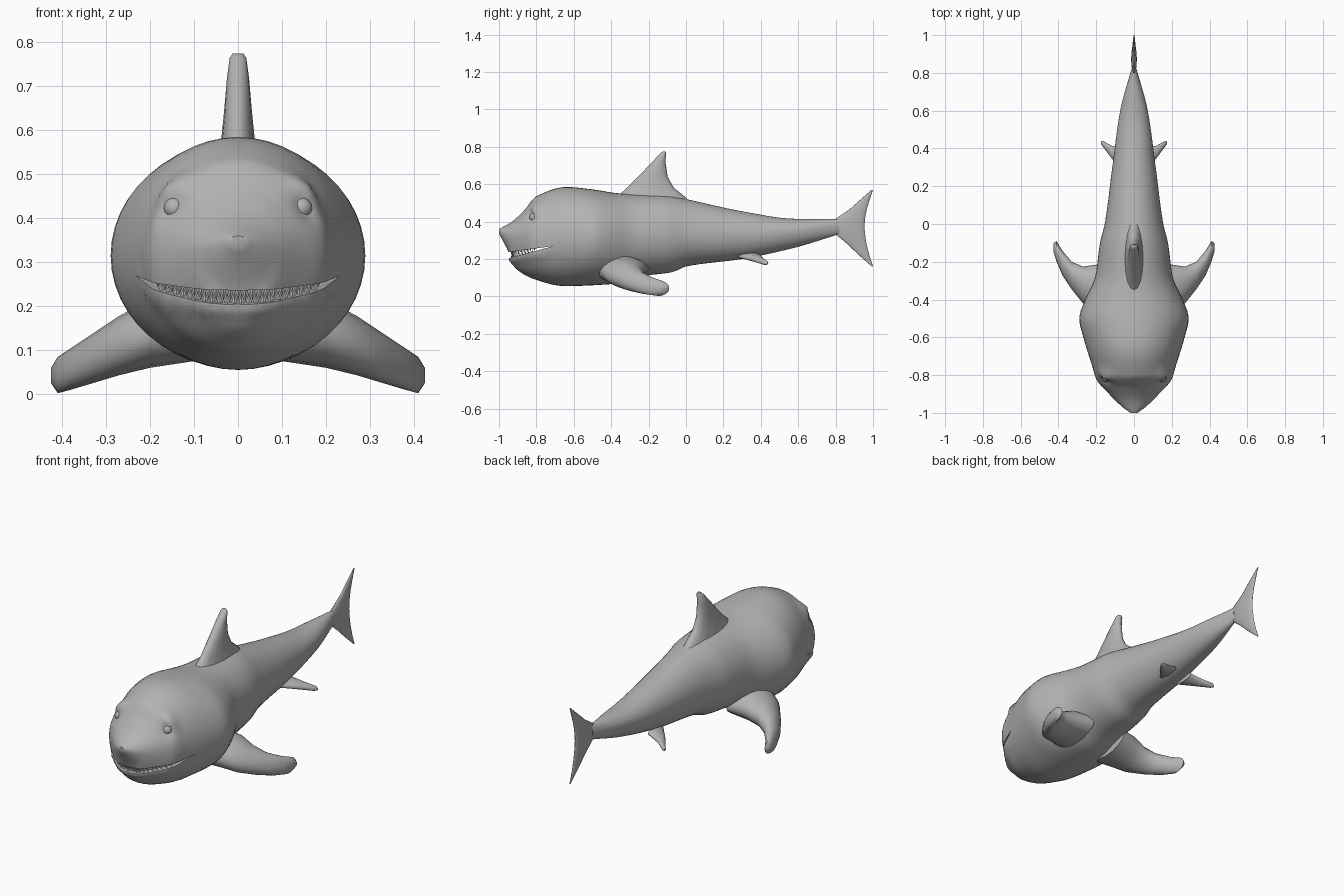
import bpy, bmesh, math
from mathutils import Vector

if "Cube" in bpy.data.objects:
    bpy.data.objects.remove(bpy.data.objects["Cube"])

skin = bpy.data.materials.new("grey skin")
skin.diffuse_color = (0.45, 0.45, 0.45, 1)
skin.use_nodes = True
skin.node_tree.nodes["Principled BSDF"].inputs["Base Color"].default_value = skin.diffuse_color


def add_object(name, bm, mirror=False):
    bmesh.ops.recalc_face_normals(bm, faces=bm.faces)
    me = bpy.data.meshes.new(name)
    bm.to_mesh(me)
    bm.free()
    me.materials.append(skin)
    ob = bpy.data.objects.new(name, me)
    bpy.context.collection.objects.link(ob)
    if mirror:
        ob.modifiers.new("mirror", 'MIRROR')
    return ob


def smooth(ob, angle=40):
    bpy.ops.object.select_all(action='DESELECT')
    ob.select_set(True)
    bpy.context.view_layer.objects.active = ob
    bpy.ops.object.shade_smooth_by_angle(angle=math.radians(angle))


def skin_rings(rings):
    """Closed skin through a list of rings of points."""
    bm = bmesh.new()
    vs = [[bm.verts.new(p) for p in r] for r in rings]
    n = len(vs[0])
    for a, b in zip(vs, vs[1:]):
        for i in range(n):
            j = (i + 1) % n
            bm.faces.new((a[i], a[j], b[j], b[i]))
    bm.faces.new(vs[0])
    bm.faces.new(vs[-1])
    return bm


def curve(keys):
    """Smooth curve through keys without overshoot."""
    xs, ys = zip(*keys)
    s = [(ys[i + 1] - ys[i]) / (xs[i + 1] - xs[i]) for i in range(len(xs) - 1)]
    m = [s[0]] + [2 * a * b / (a + b) if a * b > 0 else 0 for a, b in zip(s, s[1:])] + [s[-1]]

    def f(x):
        x = min(max(x, xs[0]), xs[-1])
        i = max(k for k in range(len(s)) if xs[k] <= x)
        h = xs[i + 1] - xs[i]
        t = (x - xs[i]) / h
        return (ys[i] * (1 + 2 * t) * (1 - t) ** 2 + ys[i + 1] * t * t * (3 - 2 * t)
                + h * (m[i] * t * (1 - t) ** 2 + m[i + 1] * t * t * (t - 1)))
    return f


# Body outlines along the length
top = curve([(-1, .36), (-.93, .4), (-.87, .455), (-.8, .535), (-.64, .585), (-.5, .572),
             (-.35, .55), (-.1, .54), (0, .52), (.3, .455), (.58, .415), (.82, .413)])
bottom = curve([(-1, .335), (-.97, .28), (-.945, .225), (-.938, .19), (-.9, .14), (-.8, .088),
                (-.65, .055), (-.38, .067), (-.22, .11), (-.07, .13), (0, .16), (.3, .2),
                (.58, .26), (.82, .333)])
middle = curve([(-1, .348), (-.94, .325), (-.8, .31), (-.5, .315), (0, .33), (.3, .33), (.82, .373)])
width = curve([(-1, .018), (-.97, .06), (-.9, .132), (-.82, .2), (-.75, .222), (-.6, .268),
               (-.5, .29), (-.4, .258), (-.28, .205), (-.1, .18), (0, .155), (.3, .115),
               (.6, .073), (.82, .014)])


def half_width(y, z):
    m = middle(y)
    r = (z - m) / ((top(y) if z > m else bottom(y)) - m)
    return width(y) * math.sqrt(max(0, 1 - r * r))


def front_y(x, z):
    """Where the front of the head is at x, z."""
    a, b = -1, -.6
    for _ in range(30):
        c = (a + b) / 2
        a, b = (c, b) if half_width(c, z) < abs(x) + .002 else (a, c)
    return b


def mouth_z(y):
    return .218 + (y + .95) * .217


EYE = Vector((.155, front_y(.155, .425), .425))
BROW = Vector((.15, front_y(.15, .468), .468))
OUT = Vector((.5, -.85, .1)).normalized()


def sculpt(p):
    """Brow ridge, eye socket and lower lip."""
    q = Vector((abs(p.x), p.y, p.z))
    q += OUT * (.022 * math.exp(-((q - BROW).length / .036) ** 2)
                - .018 * math.exp(-((q - EYE).length / .028) ** 2))
    if q.y < -.69:
        lip = .009 * math.exp(-((q.z - mouth_z(q.y) + .03) / .016) ** 2)
        lip *= min(1, (-.69 - q.y) / .06)
        q += Vector((q.x, -.08, 0)).normalized() * lip * min(1, q.x / .02 + .3)
    return Vector((math.copysign(q.x, p.x), q.y, q.z))


# Body
ys = [-1 + .3 * i / 44 for i in range(44)] + [-.7 + 1.52 * i / 44 for i in range(45)]
rings = []
for y in ys:
    ring = []
    for k in range(48):
        a = 2 * math.pi * k / 48
        m = middle(y)
        reach = (top(y) if math.sin(a) > 0 else bottom(y)) - m
        ring.append(sculpt(Vector((width(y) * math.cos(a), y, m + reach * abs(math.sin(a))))))
    rings.append(ring)
body = add_object("body", skin_rings(rings))

# Mouth slot, cut out of the head as a wedge
wedge = [(-1.05, .17), (-.95, .203), (-.705, .27), (-.95, .236), (-1.05, .225)]
cutter = add_object("mouth_cutter", skin_rings([[(x, y, z) for y, z in wedge] for x in (-.4, .4)]))
cutter.hide_render = True
cut = body.modifiers.new("mouth", 'BOOLEAN')
cut.operation, cut.solver, cut.object = 'DIFFERENCE', 'EXACT', cutter
bpy.context.view_layer.objects.active = body
bpy.ops.object.modifier_apply(modifier="mouth")
bpy.data.objects.remove(cutter)
smooth(body, 50)

# Teeth, an upper and a lower row
bm = bmesh.new()
for row in (1, -1):
    count = 23 if row > 0 else 22
    for i in range(count):
        x = (i - (count - 1) / 2) * .0172
        y = front_y(x, .225)
        y = front_y(x, mouth_z(y)) + .012
        gap = .036 * min(1, max(.2, (-.7 - y) / .24))
        base = mouth_z(y) + row * gap * .55
        ring = [bm.verts.new((x * .96 + dx, y + dy, base))
                for dx, dy in ((-.008, 0), (0, -.005), (.008, 0), (0, .005))]
        tip = bm.verts.new((x * .96, y, base - row * gap * .85))
        bm.faces.new(ring)
        for k in range(4):
            bm.faces.new((ring[k], ring[(k + 1) % 4], tip))
add_object("teeth", bm)

# Eyes
bm = bmesh.new()
bmesh.ops.create_uvsphere(bm, u_segments=12, v_segments=8, radius=.025)
bmesh.ops.translate(bm, verts=bm.verts, vec=EYE - OUT * .022)
smooth(add_object("eyes", bm, mirror=True))


def fin(name, sections, axis, mirror=False, n=16):
    """Oval sections: position, y start, y end, then the range across."""
    rings = []
    for pos, y0, y1, c0, c1 in sections:
        ring = []
        for k in range(n):
            a = 2 * math.pi * k / n
            y = (y0 + y1) / 2 + (y1 - y0) / 2 * math.cos(a)
            c = (c0 + c1) / 2 + (c1 - c0) / 2 * math.sin(a)
            ring.append((pos, y, c) if axis == 'X' else (c, y, pos))
        rings.append(ring)
    smooth(add_object(name, skin_rings(rings), mirror), 60)


# Fins
fin("pectoral_fins", [(.1, -.5, -.2, .075, .22), (.2, -.46, -.215, .06, .215),
                      (.27, -.42, -.225, .043, .178), (.33, -.345, -.2, .025, .138),
                      (.38, -.27, -.14, .01, .105), (.41, -.2, -.09, .002, .085),
                      (.425, -.15, -.1, .025, .06)], 'X', True)
fin("pelvic_fins", [(.05, .27, .4, .2, .235), (.12, .35, .415, .182, .215),
                    (.165, .41, .44, .167, .192), (.176, .425, .437, .17, .182)], 'X', True)
fin("dorsal_fin", [(.5, -.42, .03, -.055, .055), (.545, -.355, -.02, -.047, .047),
                   (.58, -.315, -.065, -.038, .038), (.64, -.255, -.098, -.032, .032),
                   (.72, -.18, -.11, -.025, .025), (.765, -.136, -.106, -.019, .019),
                   (.775, -.125, -.109, -.012, .012)], 'Z')
fin("tail_fin", [(.16, .993, 1, -.003, .003), (.22, .925, .98, -.007, .007),
                 (.28, .862, .965, -.01, .01), (.335, .797, .957, -.014, .014),
                 (.373, .79, .954, -.015, .015), (.413, .797, .957, -.014, .014),
                 (.46, .868, .965, -.01, .01), (.515, .93, .981, -.007, .007),
                 (.57, .993, 1, -.003, .003)], 'Z')
